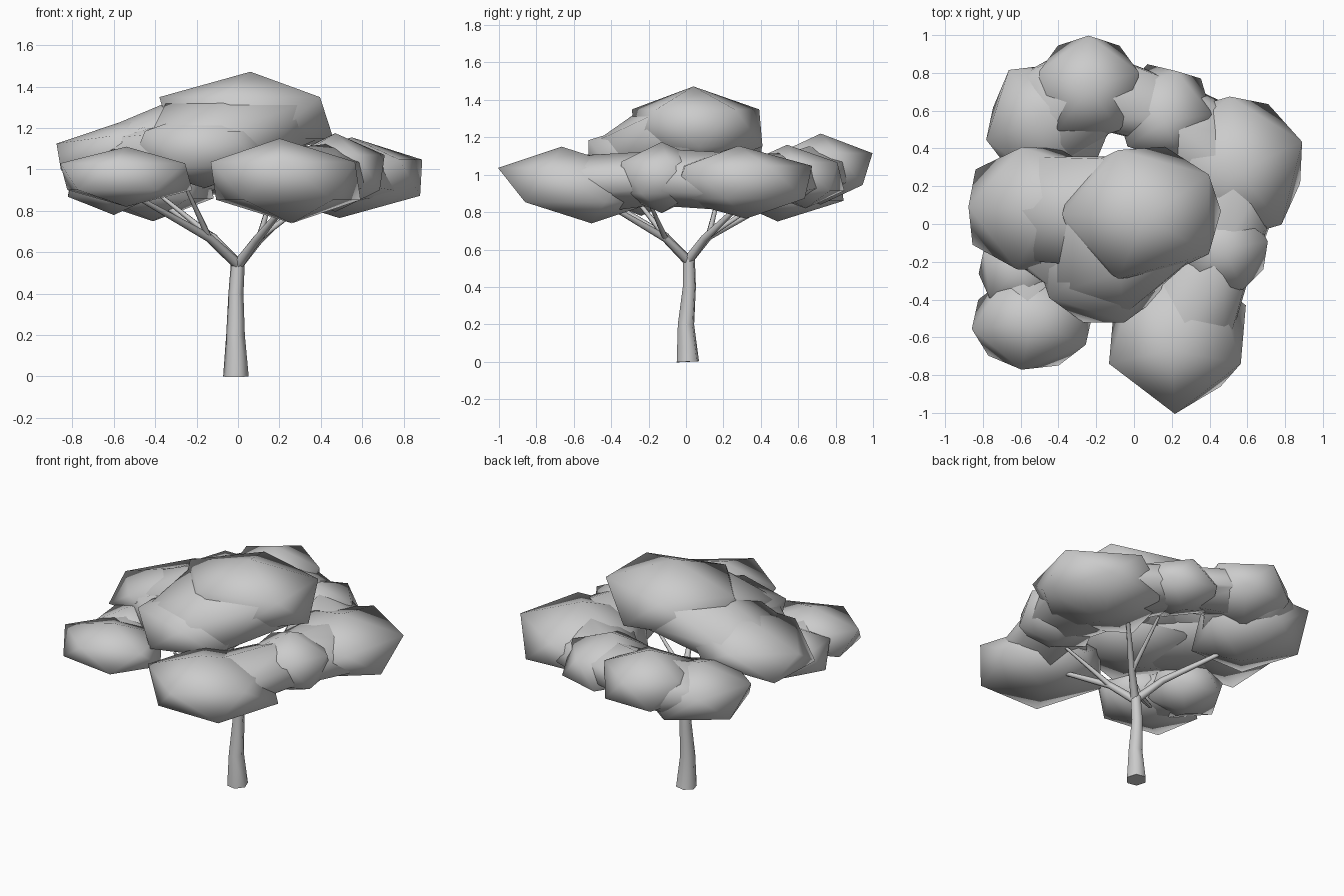
import bpy, bmesh, math
from mathutils import Matrix, Vector

if "Cube" in bpy.data.objects:
    bpy.data.objects.remove(bpy.data.objects["Cube"])


def tube(name, points):
    """Tapered limb through (x, y, z, radius) points."""
    cu = bpy.data.curves.new(name, 'CURVE')
    cu.dimensions = '3D'
    cu.bevel_depth = 1.0
    cu.bevel_resolution = 1
    cu.use_fill_caps = True
    sp = cu.splines.new('POLY')
    sp.points.add(len(points) - 1)
    for p, (x, y, z, r) in zip(sp.points, points):
        p.co = (x, y, z, 1)
        p.radius = r
    bpy.context.collection.objects.link(bpy.data.objects.new(name, cu))


def finish(name, bm):
    for f in bm.faces:
        f.smooth = True
    me = bpy.data.meshes.new(name)
    bm.to_mesh(me)
    bm.free()
    bpy.context.collection.objects.link(bpy.data.objects.new(name, me))


corners = {}   # clump name -> (centre, points), reused for the bridges


def clump(name, centre, size, phase, lean=(0, 0), slope=0):
    """Flattened smooth icosahedron; lean shifts the top, slope lifts +x side."""
    bm = bmesh.new()
    bmesh.ops.create_icosphere(bm, subdivisions=1, radius=1)
    bm.transform(Matrix.Rotation(math.radians(phase), 4, 'Z'))
    c = Vector(centre)
    for v in bm.verts:
        x, y, z = v.co
        v.co = c + Vector((x * size[0] + z * lean[0],
                           y * size[1] + z * lean[1],
                           z * size[2] + x * size[0] * slope))
    corners[name] = (c, [v.co.copy() for v in bm.verts])
    finish(name, bm)


def bridge(a, b, scale):
    """Fills the crease between two clumps: hull of shrunken copies of both."""
    bm = bmesh.new()
    for c, pts in (corners[a], corners[b]):
        for p in pts:
            bm.verts.new(c + (p - c) * scale)
    res = bmesh.ops.convex_hull(bm, input=bm.verts)
    loose = [e for e in res["geom_interior"] if isinstance(e, bmesh.types.BMVert)]
    bmesh.ops.delete(bm, geom=loose, context='VERTS')
    finish("bridge_" + a + "_" + b, bm)


# Trunk
tube("trunk", [(-0.01, 0.01, 0.0, 0.063), (-0.012, 0.0, 0.2, 0.046),
               (-0.01, 0.018, 0.4, 0.037), (0.0, 0.015, 0.56, 0.034)])

# Main branches, each with a side fork: (elbow, tip, fork tip)
branches = {
    "front_right": ((0.09, -0.11, 0.66), (0.24, -0.42, 0.84), (0.36, -0.20, 0.86)),
    "back_right": ((0.10, 0.10, 0.66), (0.30, 0.30, 0.85), (0.16, 0.42, 0.87)),
    "back_left": ((-0.12, 0.12, 0.67), (-0.36, 0.42, 0.83), (-0.42, 0.18, 0.91)),
    "front_left": ((-0.14, -0.11, 0.67), (-0.46, -0.40, 0.85), (-0.25, -0.30, 0.91)),
}
for name, (elbow, tip, fork) in branches.items():
    tube("branch_" + name, [(0, 0.01, 0.54, 0.026), (*elbow, 0.021), (*tip, 0.012)])
    tube("fork_" + name, [(*elbow, 0.017), (*fork, 0.009)])

# Foliage clumps
clump("crown_top", (0.04, 0.06, 1.25), (0.48, 0.40, 0.222), 180, (0.02, -0.02))
clump("crown_left", (-0.51, 0.08, 1.11), (0.435, 0.38, 0.155), 178, (0.05, 0), 0.14)
clump("crown_front", (-0.16, -0.18, 1.10), (0.40, 0.40, 0.19), -72)
clump("leaf_front_left", (-0.54, -0.52, 0.965), (0.36, 0.285, 0.145), -28)
clump("leaf_front_right", (0.23, -0.585, 0.945), (0.41, 0.43, 0.205), -90, (-0.03, -0.08))
clump("leaf_right", (0.52, 0.30, 0.96), (0.43, 0.43, 0.195), 22, (0.03, -0.02))
clump("leaf_right_link", (0.47, -0.13, 0.985), (0.27, 0.27, 0.19), 9)
clump("leaf_back", (0.16, 0.59, 0.99), (0.28, 0.28, 0.17), 75, (0, -0.05))
clump("leaf_back_high", (-0.24, 0.72, 1.03), (0.31, 0.31, 0.19), 90)
clump("leaf_back_left", (-0.45, 0.53, 0.95), (0.37, 0.37, 0.20), 198, (-0.04, 0.04))
clump("leaf_left_link", (-0.60, -0.24, 0.94), (0.25, 0.25, 0.16), 150)

# Foliage filling the creases between neighbouring clumps
for a, b, s in [("crown_top", "crown_left", 0.85), ("crown_top", "crown_front", 0.9),
                ("crown_left", "crown_front", 0.85),
                ("leaf_front_right", "leaf_right_link", 0.75),
                ("leaf_right_link", "leaf_right", 0.8),
                ("leaf_right", "leaf_back", 0.75),
                ("leaf_back", "leaf_back_high", 0.75),
                ("leaf_back_high", "leaf_back_left", 0.85),
                ("leaf_left_link", "leaf_front_left", 0.75)]:
    bridge(a, b, s)
